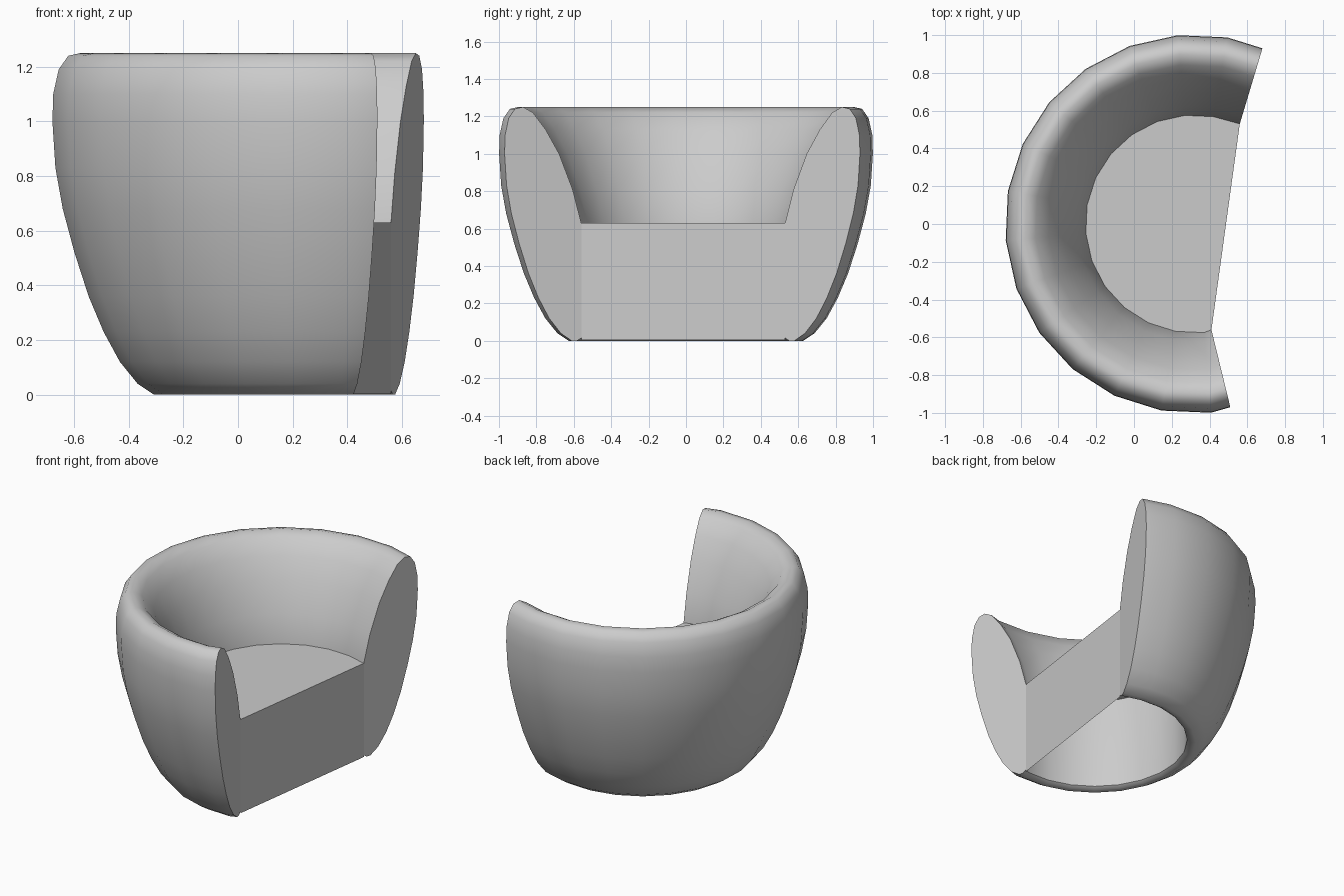
import bpy, bmesh, math
from mathutils import Vector

cube = bpy.data.objects.get("Cube")
if cube:
    bpy.data.objects.remove(cube)

grey = bpy.data.materials.new("plain_grey")
grey.use_nodes = True
colour = (0.6, 0.6, 0.6, 1)
grey.diffuse_color = colour
grey.node_tree.nodes["Principled BSDF"].inputs["Base Color"].default_value = colour

CENTRE_X, INNER, OUTER, SEAT_Z = 0.32, 0.577, 1.003, 0.63
# Inner and outer corners of the two arm ends, in plan
BACK_END = Vector((0.56, 0.53)), Vector((0.68, 0.93))
FRONT_END = Vector((0.41, -0.56)), Vector((0.51, -0.97))
ANGLES = [math.radians(a) for a in range(80, 276, 15)]


def on_arc(angle, r):
    return Vector((CENTRE_X + r * math.cos(angle), r * math.sin(angle)))


def on_end(end, r):
    return end[0].lerp(end[1], (r - INNER) / (OUTER - INNER))


def plan_row(r):
    """Plan points at radius r, from one arm end round to the other."""
    return [on_end(BACK_END, r)] + [on_arc(a, r) for a in ANGLES] + [on_end(FRONT_END, r)]


def finish(bm, name, smooth):
    bmesh.ops.recalc_face_normals(bm, faces=bm.faces)
    mesh = bpy.data.meshes.new(name)
    bm.to_mesh(mesh)
    bm.free()
    mesh.materials.append(grey)
    obj = bpy.data.objects.new(name, mesh)
    bpy.context.collection.objects.link(obj)
    if smooth:
        bpy.ops.object.select_all(action="DESELECT")
        obj.select_set(True)
        bpy.context.view_layer.objects.active = obj
        bpy.ops.object.shade_smooth_by_angle(angle=math.radians(46))
    return obj


# Wraparound back and arms: a closed section (radius, height) swept round the arc
section = [(INNER, 0.015), (0.60, 0), (0.63, 0), (0.69, 0.04), (0.755, 0.12),
           (0.815, 0.23), (0.87, 0.36), (0.922, 0.52), (0.965, 0.68),
           (0.992, 0.83), (OUTER, 1.0), (1.0, 1.1), (0.98, 1.19), (0.945, 1.24),
           (0.90, 1.25), (0.845, 1.22), (0.775, 1.13), (0.70, 1.0),
           (0.625, 0.81), (INNER, SEAT_Z)]
bm = bmesh.new()
rows = [[bm.verts.new((p.x, p.y, z)) for p in plan_row(r)] for r, z in section]
for row, following in zip(rows, rows[1:] + rows[:1]):
    for i in range(len(row) - 1):
        bm.faces.new((row[i], row[i + 1], following[i + 1], following[i]))
for end in (0, -1):
    bm.faces.new([row[end] for row in rows])
finish(bm, "back_and_arms", True)

# Seat top with the flat panel below its open side; the underside is hollow
bm = bmesh.new()
top = [bm.verts.new((p.x, p.y, SEAT_Z)) for p in plan_row(INNER)]
foot = [bm.verts.new((p.x, p.y, 0.003)) for p in (BACK_END[0], FRONT_END[0])]
bm.faces.new(top)
bm.faces.new((top[0], top[-1], foot[1], foot[0]))
finish(bm, "seat", False)
